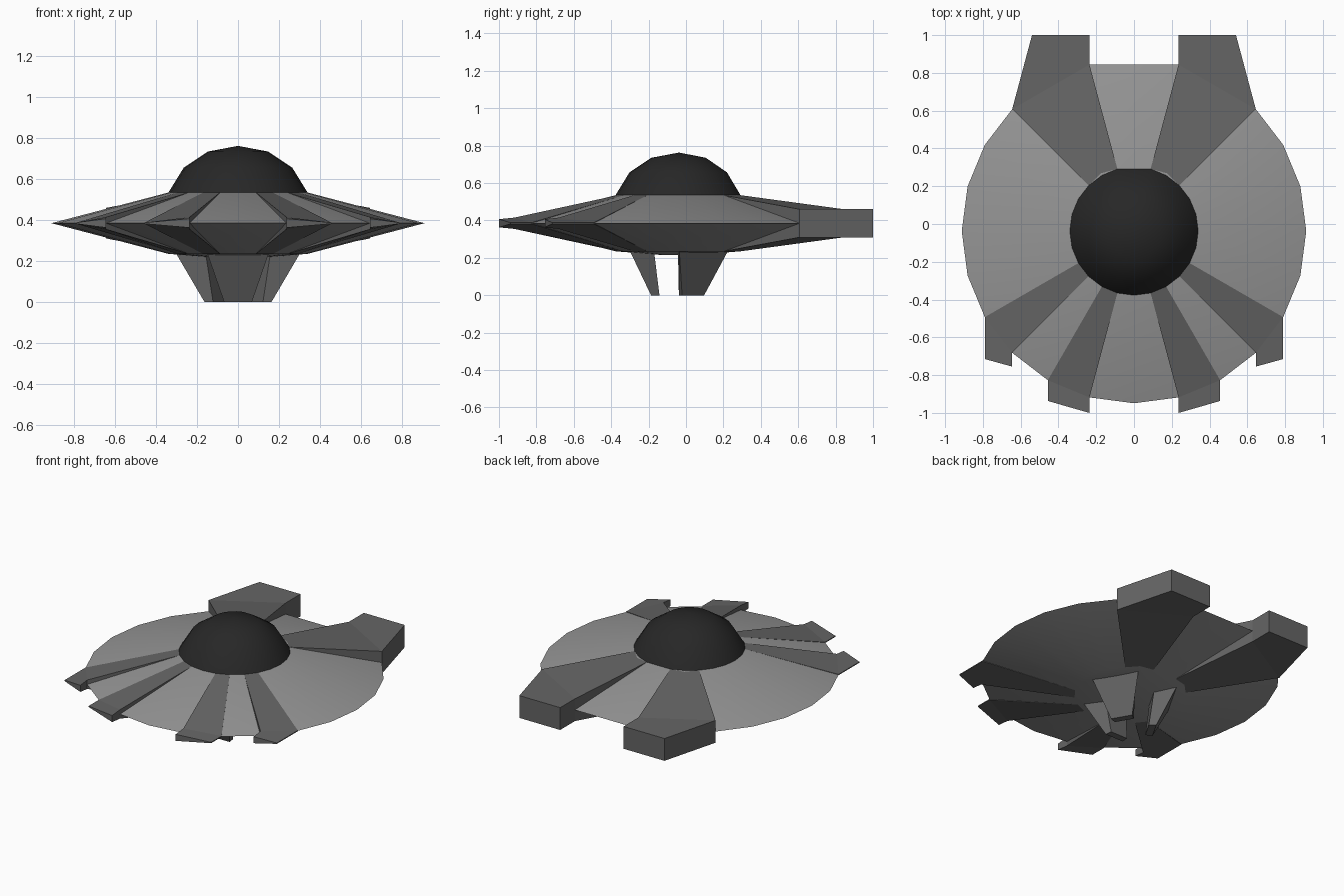
import bpy, bmesh
from math import sin, cos, radians, pi

if "Cube" in bpy.data.objects:
    bpy.data.objects.remove(bpy.data.objects["Cube"])

CY = -0.037          # saucer axis sits slightly forward
RIM, HUB = 0.912, 0.34
MID = 0.385          # height of the rim plane


def material(name, v):
    m = bpy.data.materials.new(name)
    m.diffuse_color = (v, v, v, 1)
    m.use_nodes = True
    m.node_tree.nodes["Principled BSDF"].inputs["Base Color"].default_value = m.diffuse_color
    return m


HULL = material("hull_grey", 0.3)
PANEL = material("panel_grey", 0.13)
DARK = material("dark_glass", 0.02)


def make(name, verts, faces, mat, smooth=None):
    me = bpy.data.meshes.new(name)
    me.from_pydata(verts, [], faces)
    bm = bmesh.new()
    bm.from_mesh(me)
    bmesh.ops.remove_doubles(bm, verts=bm.verts, dist=0.0005)
    bmesh.ops.recalc_face_normals(bm, faces=bm.faces)
    bm.to_mesh(me)
    bm.free()
    me.materials.append(mat)
    ob = bpy.data.objects.new(name, me)
    bpy.context.collection.objects.link(ob)
    if smooth:
        bpy.ops.object.select_all(action='DESELECT')
        ob.select_set(True)
        bpy.context.view_layer.objects.active = ob
        bpy.ops.object.shade_smooth_by_angle(angle=radians(smooth))
    return ob


def polar(r, deg):
    return r * cos(radians(deg)), CY + r * sin(radians(deg))


def revolve(name, profile, mat, smooth, n=24):
    """Lathe (radius, z) rings; the rearmost vertex is pulled in line to flatten the back."""
    verts, faces = [], []
    for r, z in profile:
        for i in range(n):
            x, y = polar(r, i * 360 / n)
            if i == n // 4:
                y = CY + r * cos(2 * pi / n)
            verts.append((x, y, z))
    for k in range(len(profile) - 1):
        for i in range(n):
            j = (i + 1) % n
            faces.append((k * n + i, k * n + j, (k + 1) * n + j, (k + 1) * n + i))
    for k in (0, len(profile) - 1):
        if profile[k][0] > 0:
            faces.append(tuple(range(k * n, k * n + n)))
    return make(name, verts, faces, mat, smooth)


def loft(name, sections, mat, mirror=False):
    """Skin a chain of four-point sections, optionally mirrored over x."""
    verts = [p for s in sections for p in s]
    last = 4 * (len(sections) - 1)
    faces = [(0, 1, 2, 3), tuple(last + i for i in range(4))]
    for k in range(0, last, 4):
        for i in range(4):
            j = (i + 1) % 4
            faces.append((k + i, k + j, k + 4 + j, k + 4 + i))
    for side, s in (("right", 1), ("left", -1)) if mirror else (("", 1),):
        make(f"{side}_{name}".strip("_"), [(x * s, y, z) for x, y, z in verts], faces, mat)


def section(a, b, ha, hb):
    """Upright section between plan points a and b with half heights ha and hb."""
    return [(*a, MID + ha), (*b, MID + hb), (*b, MID - hb), (*a, MID - ha)]


# Saucer body with shallow belly
revolve("saucer_body", [(0.09, 0.215), (HUB, 0.235), (RIM, MID), (HUB, 0.535)], HULL, 25)

# Cockpit dome
revolve("cockpit_dome", [(HUB, 0.535), (0.265, 0.657), (0.148, 0.735), (0, 0.763)], DARK, 40)

# Rear engine pods
loft("rear_pod", [
    section(polar(HUB, 75), polar(HUB, 45), 0.15, 0.15),
    section(polar(RIM, 75), polar(RIM, 45), 0.075, 0.075),
    section((0.236, 1.0), (0.54, 1.0), 0.075, 0.075)], PANEL, True)

# Front prongs: thick on the inner edge, thin on the outer edge
for name, a, b, ya, yb in (("inner_prong", -75, -60, -1.0, -0.937),
                           ("outer_prong", -45, -30, -0.755, -0.715)):
    pa, pb = polar(RIM, a), polar(RIM, b)
    loft(name, [
        section(polar(HUB, a), polar(HUB, b), 0.15, 0.15),
        section(pa, pb, 0.03, 0.003),
        section((pa[0], ya), (pb[0], yb), 0.022, 0.003)], PANEL, True)

# Three tapered landing legs
for name, deg in (("front_leg", -90), ("right_leg", 30), ("left_leg", 150)):
    c, s = cos(radians(deg)), sin(radians(deg))

    def ring(z, r_out, w_out, r_in, w_in):
        pts = ((r_out, w_out), (r_out, -w_out), (r_in, -w_in), (r_in, w_in))
        return [(r * c - w * s, CY + r * s + w * c, z) for r, w in pts]

    loft(name, [ring(0.245, 0.267, 0.153, 0.135, 0.085),
                ring(0, 0.15, 0.068, 0.105, 0.062)], PANEL)
